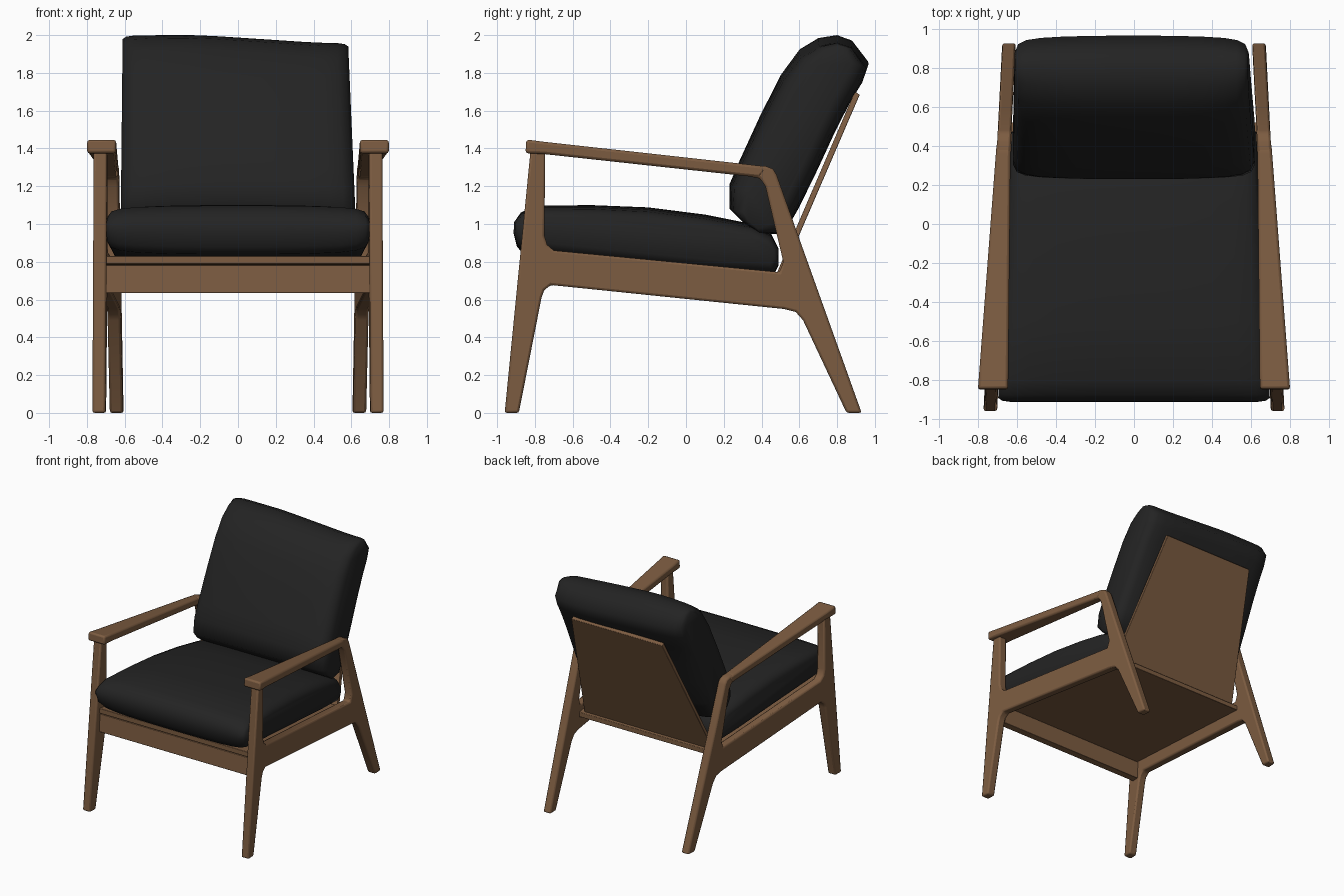
import bpy, bmesh
from mathutils import Vector

if "Cube" in bpy.data.objects:
    bpy.data.objects.remove(bpy.data.objects["Cube"])


def material(name, rgb):
    m = bpy.data.materials.new(name)
    m.diffuse_color = (*rgb, 1)
    m.use_nodes = True
    m.node_tree.nodes["Principled BSDF"].inputs["Base Color"].default_value = m.diffuse_color
    return m


wood = material("brown wood", (0.205, 0.108, 0.053))
fabric = material("black fabric", (0.017, 0.017, 0.017))


def finish(name, bm, mat, bevel=0.0, angle=40):
    bmesh.ops.recalc_face_normals(bm, faces=bm.faces)
    me = bpy.data.meshes.new(name)
    bm.to_mesh(me)
    bm.free()
    me.materials.append(mat)
    ob = bpy.data.objects.new(name, me)
    bpy.context.collection.objects.link(ob)
    bpy.ops.object.select_all(action='DESELECT')
    ob.select_set(True)
    bpy.context.view_layer.objects.active = ob
    if bevel:
        mod = ob.modifiers.new("soft edges", 'BEVEL')
        mod.width = bevel
        mod.segments = 2
        mod.limit_method = 'ANGLE'
        mod.angle_limit = 0.7
    bpy.ops.object.shade_smooth_by_angle(angle=angle * 0.01745)
    return ob


def bridge(bm, rings):
    """Skin a list of equal closed rings and cap both ends."""
    n = len(rings[0])
    for a, b in zip(rings, rings[1:]):
        for i in range(n):
            j = (i + 1) % n
            bm.faces.new((a[i], a[j], b[j], b[i]))
    bm.faces.new(rings[0])
    bm.faces.new(rings[-1])


def prism(name, profile, x0, x1, bevel):
    """Side (y, z) profile spanned between x0(y, z) and x1(y, z)."""
    bm = bmesh.new()
    bridge(bm, [[bm.verts.new((f(y, z), y, z)) for y, z in profile] for f in (x0, x1)])
    return finish(name, bm, wood, bevel)


def cushion(name, profile, axis, warp):
    """Side profile swept across x, thinning towards both side edges."""
    half = [(0.0, 1, 1), (0.2, 1, 1), (0.4, 0.99, 1), (0.6, 0.97, 1), (0.78, 0.93, 1),
            (0.9, 0.86, 1), (0.97, 0.74, 0.99), (1.0, 0.5, 0.97)]
    stations = [(-u, s, t) for u, s, t in half[:0:-1]] + half
    pts = [Vector(p) for p in profile]
    mid = sum(pts, Vector((0, 0))) / len(pts)
    along = Vector(axis).normalized()
    across = Vector((-along.y, along.x))
    bm = bmesh.new()
    rings = []
    for u, s, t in stations:
        ring = []
        for p in pts:
            d = p - mid
            q = mid + along * d.dot(along) * t + across * d.dot(across) * s
            ring.append(bm.verts.new(warp(u, q.x, q.y)))
        rings.append(ring)
    bridge(bm, rings)
    finish(name, bm, fabric, 0, 60)


def frame_x(y):
    # side frames lean inwards towards the back
    return 0.735 - (y + 0.93) * 0.051


# side frames: front leg, rail and rear leg in one outline
side = [(-0.96, 0), (-0.885, 0), (-0.765, 0.61), (-0.75, 0.65), (-0.715, 0.677),
        (0.52, 0.55), (0.58, 0.535), (0.62, 0.49), (0.85, 0), (0.93, 0),
        (0.59, 0.95), (0.48, 1.26), (0.46, 1.292), (0.42, 1.307), (0.36, 1.31),
        (0.34, 1.25), (0.39, 1.243), (0.42, 1.2), (0.515, 0.80), (0.495, 0.745),
        (-0.70, 0.86), (-0.735, 0.89), (-0.75, 0.94), (-0.745, 1.39), (-0.823, 1.39)]
# armrests: wide at the front, as thin as the frame at the bend
arm = [(-0.85, 1.375), (-0.75, 1.37), (0.39, 1.246), (0.42, 1.285), (0.40, 1.306),
       (0.36, 1.312), (-0.75, 1.435), (-0.845, 1.447)]
for s, label in ((1, "right"), (-1, "left")):
    prism(label + "_side_frame", side,
          lambda y, z: s * (frame_x(y) - 0.035), lambda y, z: s * (frame_x(y) + 0.035), 0.012)
    prism(label + "_armrest", arm,
          lambda y, z: s * (0.645 - (y + 0.85) * 0.010),
          lambda y, z: s * (0.80 - (y + 0.85) * 0.076), 0.014)

# front rail and sloping seat panel
prism("front_rail", [(-0.845, 0.635), (-0.785, 0.635), (-0.775, 0.778), (-0.835, 0.782)],
      lambda y, z: -0.71, lambda y, z: 0.71, 0.004)
prism("seat_panel", [(-0.84, 0.788), (0.52, 0.655), (0.52, 0.695), (-0.84, 0.83)],
      lambda y, z: -frame_x(y) + 0.03, lambda y, z: frame_x(y) - 0.03, 0.004)

# leaning back panel, narrower at the top
def back_x(y, z):
    return 0.60 - (z - 0.68) * 0.178

prism("back_panel", [(0.455, 0.68), (0.485, 0.675), (0.92, 1.685), (0.893, 1.70)],
      lambda y, z: -back_x(y, z), back_x, 0.004)

# seat cushion, tapering with the frame
cushion("seat_cushion",
        [(-0.895, 0.88), (-0.913, 0.95), (-0.91, 1.01), (-0.875, 1.06), (-0.80, 1.097),
         (-0.5, 1.10), (-0.2, 1.088), (0.1, 1.05), (0.35, 1.0), (0.45, 0.95), (0.49, 0.87),
         (0.49, 0.78), (0.46, 0.72), (0.2, 0.735), (-0.2, 0.775), (-0.7, 0.822), (-0.86, 0.84)],
        (1, -0.1),
        lambda u, y, z: (u * (frame_x(y) - 0.037), y, z))


# back cushion, with a slightly slumped right top corner
def slump(u, y, z):
    up = max(0, z - 1.1) / 0.9
    x = 0.62 * u * (1 - (0.06 if u > 0 else 0.015) * up)
    return (x, y, z - up * min(0.04, max(0, (x + 0.2) * 0.065)))

cushion("back_cushion",
        [(0.23, 1.08), (0.23, 1.21), (0.285, 1.34), (0.39, 1.57), (0.50, 1.79), (0.60, 1.925),
         (0.70, 1.985), (0.80, 2.0), (0.88, 1.97), (0.965, 1.86), (0.935, 1.77), (0.87, 1.66),
         (0.79, 1.5), (0.70, 1.3), (0.60, 1.09), (0.52, 0.95), (0.40, 0.945), (0.30, 1.01)],
        (0.43, 0.9), slump)
